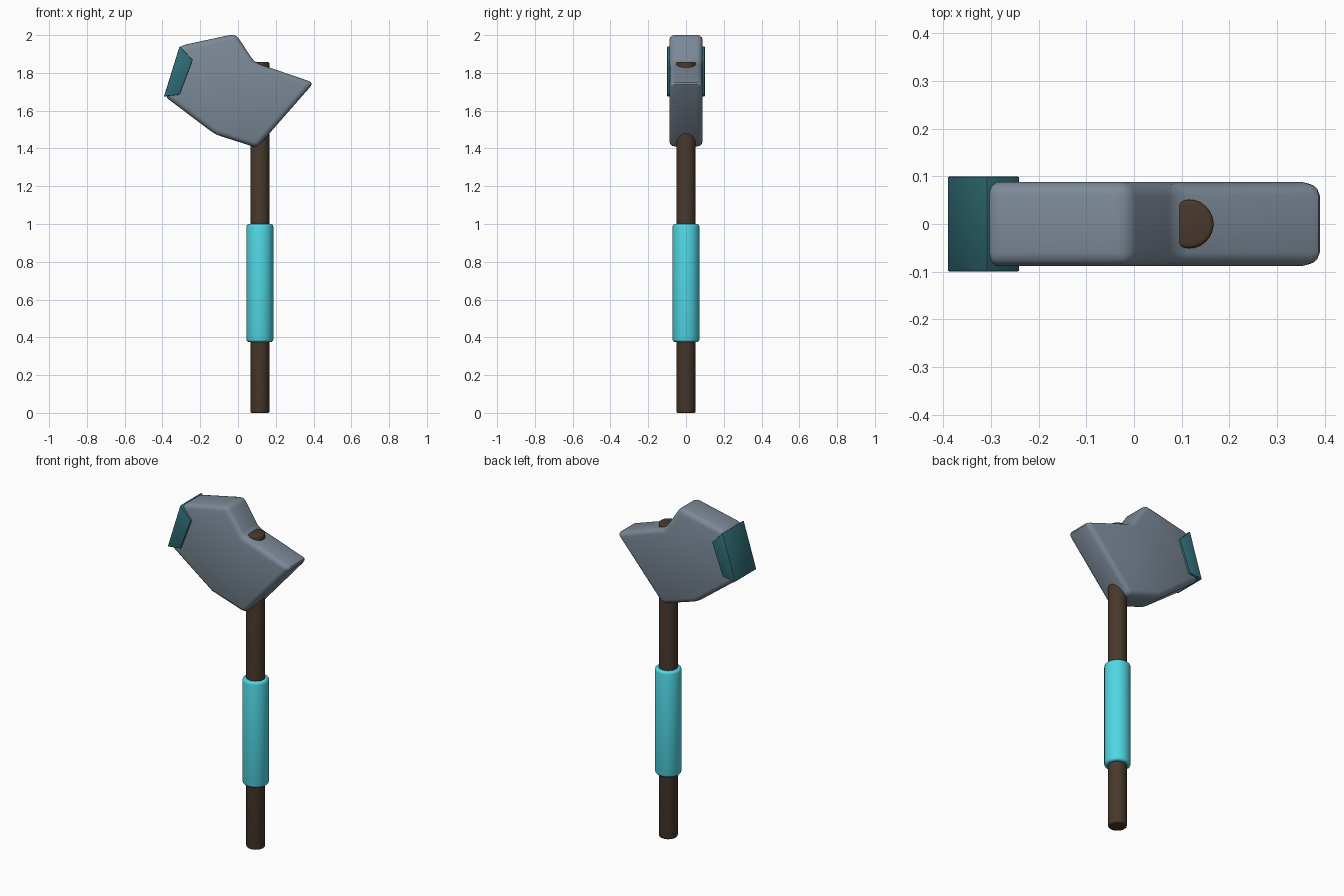
import bpy, bmesh, math
from mathutils import Vector

if "Cube" in bpy.data.objects:
    bpy.data.objects.remove(bpy.data.objects["Cube"])


def finish(name, bm, color, bevel, segments, min_angle):
    # bevel the hard edges, then smooth shade and colour the part
    bmesh.ops.recalc_face_normals(bm, faces=bm.faces[:])
    edges = [e for e in bm.edges if abs(e.calc_face_angle(0)) > math.radians(min_angle)]
    bmesh.ops.bevel(bm, geom=edges, offset=bevel, segments=segments, profile=0.5,
                    affect='EDGES', clamp_overlap=True)
    bmesh.ops.recalc_face_normals(bm, faces=bm.faces[:])
    mesh = bpy.data.meshes.new(name)
    bm.to_mesh(mesh)
    bm.free()
    obj = bpy.data.objects.new(name, mesh)
    bpy.context.collection.objects.link(obj)
    mat = bpy.data.materials.new(name + "_colour")
    mat.diffuse_color = (*color, 1)
    mat.use_nodes = True
    mat.node_tree.nodes["Principled BSDF"].inputs["Base Color"].default_value = mat.diffuse_color
    mesh.materials.append(mat)
    bpy.ops.object.select_all(action='DESELECT')
    obj.select_set(True)
    bpy.context.view_layer.objects.active = obj
    bpy.ops.object.shade_smooth_by_angle(angle=math.radians(35))
    return obj


def slab(name, profile, half_width, color, bevel, segments=3):
    # front-view profile (x, z) extruded symmetrically along y
    bm = bmesh.new()
    face = bm.faces.new([bm.verts.new((x, -half_width, z)) for x, z in profile])
    ext = bmesh.ops.extrude_face_region(bm, geom=[face])
    verts = [v for v in ext['geom'] if isinstance(v, bmesh.types.BMVert)]
    bmesh.ops.translate(bm, verts=verts, vec=Vector((0, 2 * half_width, 0)))
    return finish(name, bm, color, bevel, segments, 10)


def rod(name, x, radius, z0, z1, color, bevel):
    # upright cylinder with rounded rims
    bm = bmesh.new()
    bmesh.ops.create_cone(bm, cap_ends=True, segments=32, radius1=radius,
                          radius2=radius, depth=z1 - z0)
    bmesh.ops.translate(bm, verts=bm.verts[:], vec=Vector((x, 0, (z0 + z1) / 2)))
    return finish(name, bm, color, bevel, 3, 45)


# hammer head
slab("hammer_head",
     [(-0.307, 1.944), (-0.012, 2.007), (0.088, 1.855), (0.402, 1.748),
      (0.100, 1.404), (-0.12, 1.474), (-0.389, 1.676)],
     0.088, (0.20, 0.25, 0.31), 0.028)

# plate capping the striking face
slab("striking_plate",
     [(-0.309, 1.942), (-0.240, 1.868), (-0.309, 1.685), (-0.392, 1.675)],
     0.10, (0.03, 0.16, 0.19), 0.004, 2)

# shaft and its sleeve
rod("handle", 0.116, 0.051, 0.0, 1.857, (0.065, 0.04, 0.025), 0.008)
rod("grip", 0.116, 0.071, 0.375, 1.0, (0.08, 0.68, 0.78), 0.014)
